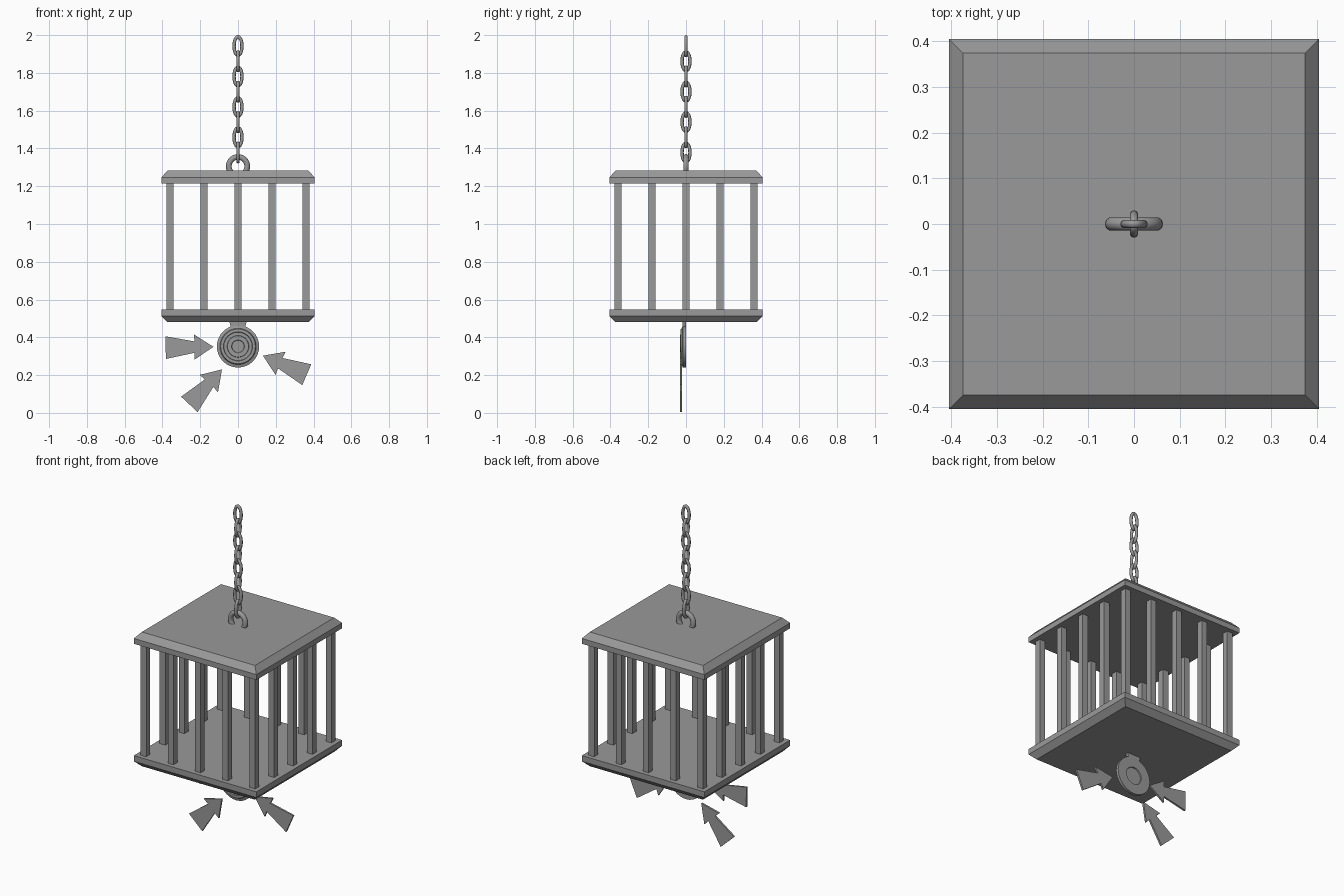
import bpy, bmesh, math
from mathutils import Matrix, Vector

cube = bpy.data.objects.get("Cube")
if cube:
    bpy.data.objects.remove(cube, do_unlink=True)

grey = bpy.data.materials.new("iron_grey")
grey.use_nodes = True
colour = (0.32, 0.32, 0.32, 1)
grey.diffuse_color = colour
grey.node_tree.nodes["Principled BSDF"].inputs["Base Color"].default_value = colour


def make(name, bm, smooth=False):
    bmesh.ops.recalc_face_normals(bm, faces=bm.faces)
    mesh = bpy.data.meshes.new(name)
    bm.to_mesh(mesh)
    bm.free()
    mesh.materials.append(grey)
    obj = bpy.data.objects.new(name, mesh)
    bpy.context.collection.objects.link(obj)
    if smooth:
        bpy.ops.object.select_all(action='DESELECT')
        obj.select_set(True)
        bpy.context.view_layer.objects.active = obj
        bpy.ops.object.shade_smooth_by_angle(angle=math.radians(40))
    return obj


def slab(name, layers):
    """Square plate through (half width, height) layers."""
    bm = bmesh.new()
    rings = [[bm.verts.new((w * sx, w * sy, z)) for sx, sy in
              ((-1, -1), (1, -1), (1, 1), (-1, 1))] for w, z in layers]
    for a, b in zip(rings, rings[1:]):
        for i in range(4):
            j = (i + 1) % 4
            bm.faces.new((a[i], a[j], b[j], b[i]))
    bm.faces.new(rings[0])
    bm.faces.new(rings[-1])
    make(name, bm)


def ring(name, z, half_w, half_h, minor, turned=False, segs=24, sides=10):
    """Upright oval ring with a round section; half sizes are to the tube centre."""
    bm = bmesh.new()
    loops = []
    for i in range(segs):
        a = math.tau * i / segs
        centre = Vector((half_w * math.cos(a), 0, half_h * math.sin(a)))
        out = Vector((half_h * math.cos(a), 0, half_w * math.sin(a))).normalized()
        loops.append([bm.verts.new(centre + minor * (math.cos(t) * out + math.sin(t) * Vector((0, 1, 0))))
                      for t in (math.tau * k / sides for k in range(sides))])
    for i in range(segs):
        p, q = loops[i], loops[(i + 1) % segs]
        for k in range(sides):
            m = (k + 1) % sides
            bm.faces.new((p[k], p[m], q[m], q[k]))
    turn = Matrix.Rotation(math.pi / 2 if turned else 0, 4, 'Z')
    bm.transform(Matrix.Translation((0, 0, z)) @ turn)
    make(name, bm, True)


def prism(name, outline, y0, y1):
    """Flat plate from an x-z outline, spanning y0 to y1."""
    bm = bmesh.new()
    face = bm.faces.new([bm.verts.new((x, y0, z)) for x, z in outline])
    ext = bmesh.ops.extrude_face_region(bm, geom=[face])
    verts = [v for v in ext["geom"] if isinstance(v, bmesh.types.BMVert)]
    bmesh.ops.translate(bm, vec=(0, y1 - y0, 0), verts=verts)
    make(name, bm)


# Roof and floor with chamfered outer edges
slab("roof", [(0.405, 1.215), (0.405, 1.247), (0.374, 1.282)])
slab("floor", [(0.374, 0.48), (0.405, 0.513), (0.405, 0.547)])

# Sixteen square bars around the edge
steps = [-0.36, -0.18, 0, 0.18, 0.36]
for i, x in enumerate(steps):
    for j, y in enumerate(steps):
        if i in (0, 4) or j in (0, 4):
            bm = bmesh.new()
            bmesh.ops.create_cube(bm, size=1, matrix=Matrix.Translation((x, y, 0.88))
                                  @ Matrix.Diagonal((0.037, 0.037, 0.69, 1)))
            make(f"bar_{i}_{j}", bm)

# Roof eye and hanging chain
ring("roof_eye", 1.306, 0.049, 0.049, 0.015)
for n in range(8):
    ring(f"chain_link_{n}", 1.942 - 0.0805 * n, 0.021, 0.049, 0.009, turned=n % 2 == 1)

# Round target: turned profile of (radius, y), stepped rings in front, shallow dish behind
ZC = 0.352
profile = [(0, -0.022), (0.032, -0.022), (0.034, -0.028), (0.056, -0.028), (0.058, -0.022),
           (0.075, -0.022), (0.077, -0.03), (0.092, -0.03), (0.096, -0.022), (0.112, -0.017),
           (0.112, 0), (0.052, 0), (0.05, -0.006), (0, -0.006)]
bm = bmesh.new()
verts = [bm.verts.new((r, y, 0)) for r, y in profile]
edges = [bm.edges.new(pair) for pair in zip(verts, verts[1:])]
bmesh.ops.spin(bm, geom=verts + edges, cent=(0, 0, 0), axis=(0, 1, 0),
               angle=math.tau, steps=32)
bmesh.ops.remove_doubles(bm, verts=bm.verts, dist=0.0001)
bm.transform(Matrix.Translation((0, 0, ZC)))
make("target", bm, True)

# Tab joining the target to the floor
prism("target_tab", [(-0.046, 0.485), (0.046, 0.485), (0.034, 0.44), (-0.034, 0.44)], -0.018, 0)

# Three flat arrows pointing at the target: tip x, tip z, direction of the tail
arrow = [(0, 0), (0.102, 0.067), (0.1, 0.03), (0.253, 0.06)]
arrow += [(x, -h) for x, h in reversed(arrow[1:])]
for label, tx, tz, deg in (("right", -0.13, 0.35, 181), ("left", 0.132, 0.303, -23.5),
                           ("lower", -0.085, 0.23, 227)):
    c, s = math.cos(math.radians(deg)), math.sin(math.radians(deg))
    prism(f"arrow_{label}", [(tx + c * x - s * h, tz + s * x + c * h) for x, h in arrow],
          -0.033, -0.022)
